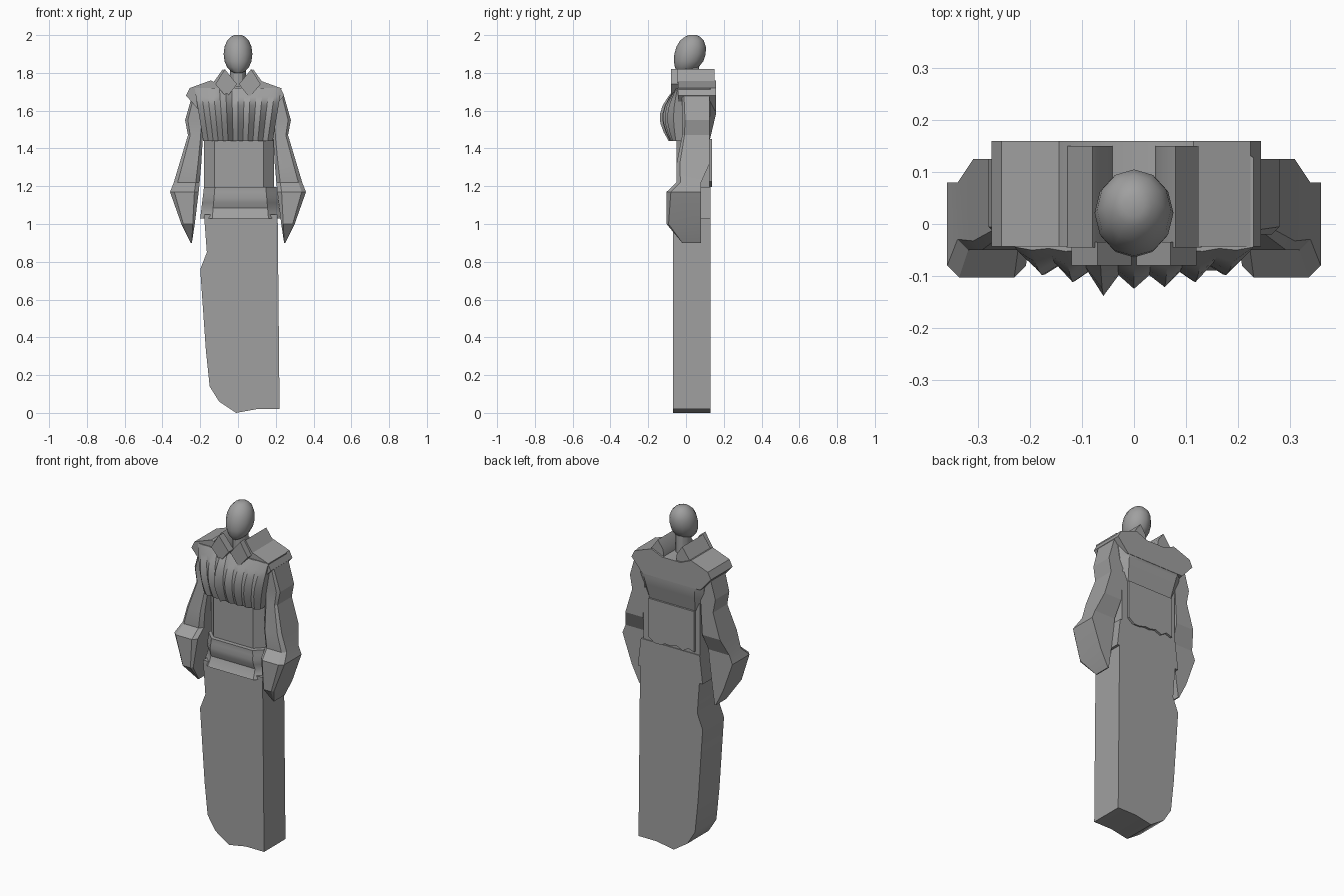
import bpy
import bmesh
import math

cube = bpy.data.objects.get("Cube")
if cube:
    bpy.data.objects.remove(cube, do_unlink=True)

grey = bpy.data.materials.new("plain grey")
grey.use_nodes = True
shade = 0.35
colour = (shade, shade, shade, 1)
grey.diffuse_color = colour
grey.node_tree.nodes["Principled BSDF"].inputs["Base Color"].default_value = colour


def loft(name, rings, smooth_angle=30):
    """Skin a stack of equal rings and cap both ends."""
    bm = bmesh.new()
    loops = [[bm.verts.new(point) for point in ring] for ring in rings]
    count = len(loops[0])
    for lower, upper in zip(loops, loops[1:]):
        for i in range(count):
            j = (i + 1) % count
            bm.faces.new((lower[i], lower[j], upper[j], upper[i]))
    bm.faces.new(reversed(loops[0]))
    bm.faces.new(loops[-1])
    bmesh.ops.recalc_face_normals(bm, faces=bm.faces)
    mesh = bpy.data.meshes.new(name)
    bm.to_mesh(mesh)
    bm.free()
    obj = bpy.data.objects.new(name, mesh)
    bpy.context.collection.objects.link(obj)
    mesh.materials.append(grey)
    bpy.ops.object.select_all(action="DESELECT")
    obj.select_set(True)
    bpy.context.view_layer.objects.active = obj
    bpy.ops.object.shade_smooth_by_angle(angle=math.radians(smooth_angle))


def prism(name, outline, front, back):
    """Extrude an x-z outline through the depth of the figure."""
    loft(name, [[(x, y, z) for x, z in outline] for y in (front, back)])


def bevelled_ring(z, inner, outer, front, back):
    """Rectangle with its two front corners cut off."""
    cut = (outer - inner) * 0.15
    return [(inner, front + cut, z), (inner + cut, front, z),
            (outer - cut, front, z), (outer, front + cut, z),
            (outer, back, z), (inner, back, z)]


def oval_ring(z, width, depth, centre_y, sides=12):
    """Level ellipse around the middle of the figure."""
    angles = [math.tau * i / sides for i in range(sides)]
    return [(width * math.sin(a), centre_y - depth * math.cos(a), z) for a in angles]


# Long robe with a wavy right edge and a rounded hem
prism("robe_skirt", [(-.18, 1.05), (-.165, .85), (-.2, .76), (-.17, .33), (-.15, .14),
                     (-.1, .06), (-.01, 0), (.1, .02), (.22, .02), (.21, 1.05)],
      -.07, .13)

# Plain waist with a rolled sash around it
loft("waist", [bevelled_ring(z, -.18, .19, -.05, .125) for z in (1.15, 1.5)])
sash_bottom, sash_height, sash_steps = 1.03, .165, 6
sash_rings = []
for step in range(sash_steps + 1):
    t = step / sash_steps
    roll = .015 * math.cos(math.tau * t * 1.5) * (1 - t)
    sash_rings.append(bevelled_ring(sash_bottom + sash_height * t, -.2 + .02 * t,
                                    .225 - .02 * t, -.075 - roll, .13))
loft("sash", sash_rings)

# Loose back panel with a ragged lower edge
panel_half, panel_steps = .15, 8
ragged = [(-panel_half + 2 * panel_half * i / panel_steps,
           1.21 + .015 * math.sin(i * i)) for i in range(panel_steps + 1)]
prism("back_panel", ragged + [(panel_half, 1.45), (-panel_half, 1.45)], .12, .138)

# Jacket front with sharp folds that swell at mid chest
chest_steps, fold_count, half_chest = 6, 14, .2
chest_rings = []
for step in range(chest_steps + 1):
    t = step / chest_steps
    z = 1.44 + .28 * t
    width = half_chest * (.92 + .23 * t)
    swell = .45 + .55 * math.sin(math.pi * t) - .3 * t
    back = .125 + .033 * min(1, 2 * t)
    ring = []
    for i in range(fold_count + 1):
        u = 2 * i / fold_count - 1
        depth = .03 + .04 * math.cos(u * math.pi / 2)
        if i % 2:
            depth += .03
        if i == 5:
            depth += .02
        ring.append((u * width, -.04 - depth * swell, z))
    for u, inset in ((1, .03), (.8, 0), (-.8, 0), (-1, .03)):
        ring.append((u * width, back - inset, z))
    chest_rings.append(ring)
loft("jacket_chest", chest_rings, 35)

# Broad shoulder yoke, slightly longer on the right
yoke_half = [(.19, 1.6), (.26, 1.68), (.24, 1.72), (.13, 1.76), (.06, 1.73)]
yoke_shift = -.015
yoke = yoke_half + [(-x, z) for x, z in reversed(yoke_half)]
prism("shoulder_yoke", [(x + yoke_shift, z) for x, z in yoke], -.043, .16)

# Collar, lapels and sleeves repeat on both sides
collar = [(.04, 1.72), (.045, 1.77), (.08, 1.82), (.13, 1.75)]
lapel = [(.005, 1.74), (.07, 1.82), (.12, 1.74), (.06, 1.67)]
sleeve = [(1.69, .24), (1.55, .28), (1.47, .265), (1.32, .31), (1.22, .34),
          (1.17, .36), (1, .3), (.9, .25)]
sleeve_rings = []
for z, outer in sleeve:
    inner = .18 + .1 * (1.7 - z) ** 2
    back = .125 if z > 1.3 else .08
    if z > 1.4 or z < .95:
        front = -.02
    elif z > 1.2:
        front = -.05
    else:
        front = -.103
    sleeve_rings.append(bevelled_ring(z, inner, outer, front, back))

for side, sign in (("left", 1), ("right", -1)):
    prism(side + "_collar", [(sign * x, z) for x, z in collar], -.045, .15)
    prism(side + "_lapel", [(sign * x, z) for x, z in lapel], -.08, -.035)
    loft(side + "_sleeve", [[(sign * x, y, z) for x, y, z in ring]
                            for ring in sleeve_rings], 20)

# Neck, and an egg-shaped head whose chin sits forward
loft("neck", [oval_ring(z, .042, .045, .025) for z in (1.68, 1.85)])
head_steps, head_middle, head_radius = 8, 1.9, .1
head_rings = []
for step in range(head_steps + 1):
    t = step / head_steps
    angle = math.pi * t
    girth = max(.25, math.sin(angle) ** .8)
    head_rings.append(oval_ring(head_middle - head_radius * math.cos(angle),
                                .076 * girth, .083 * girth,
                                .035 - .055 * (1 - t) ** 2))
loft("head", head_rings, 40)
